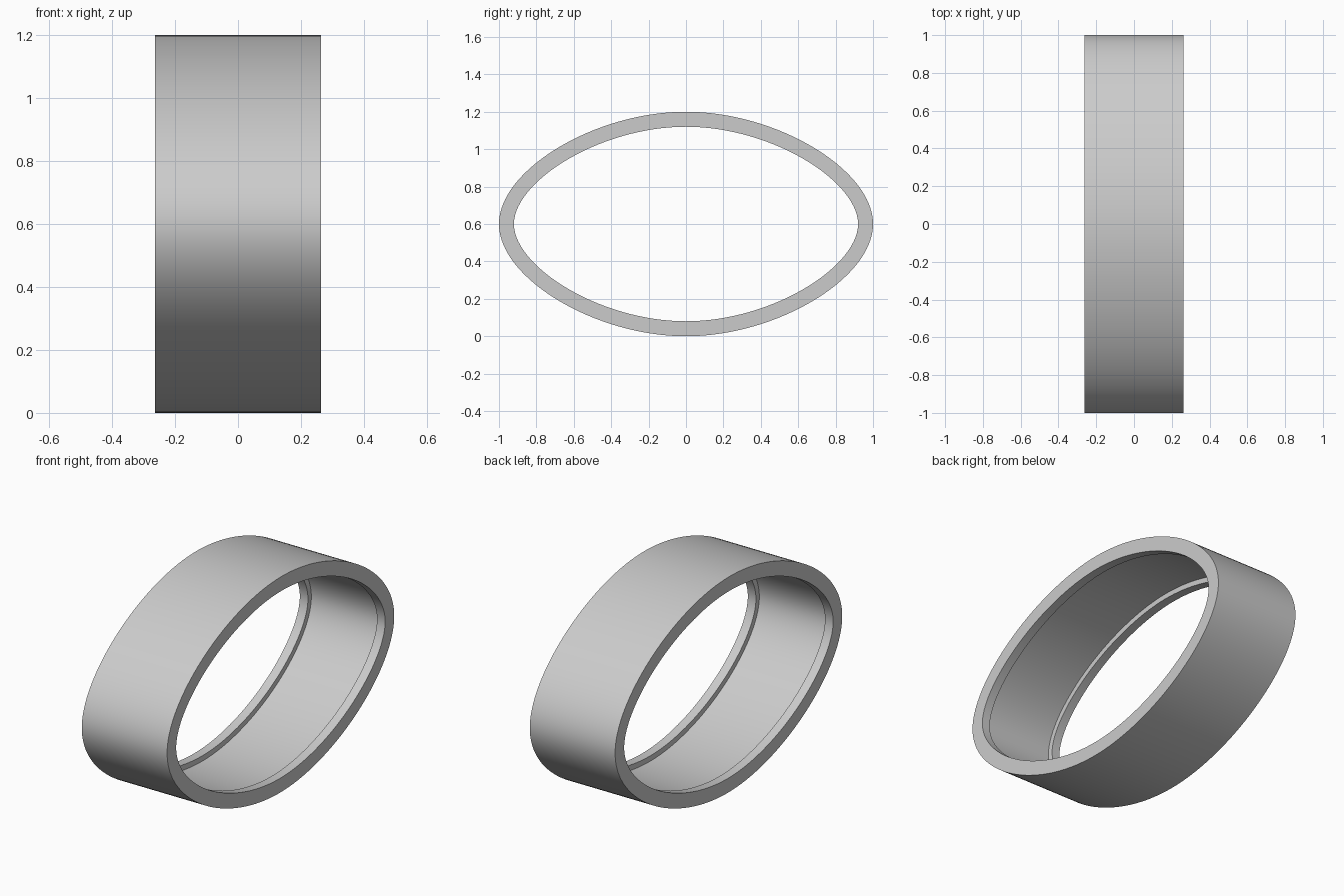
import bpy
import bmesh
from mathutils import Vector
from mathutils.geometry import interpolate_bezier

HALF_LENGTH, HALF_HEIGHT, HALF_WIDTH = 1.0, 0.6, 0.263
HANDLE = 0.485       # fullness of the oval
LIP, WALL = 0.08, 0.05   # thickness at the rims and between them
LIP_WIDTH = 0.05
STEPS = 40

cube = bpy.data.objects.get("Cube")
if cube:
    bpy.data.objects.remove(cube, do_unlink=True)


def oval():
    """Closed oval in the y-z plane with an outward normal at every point."""
    tips = [Vector((HALF_LENGTH, 0)), Vector((0, HALF_HEIGHT)),
            Vector((-HALF_LENGTH, 0)), Vector((0, -HALF_HEIGHT))]
    points = []
    for i, start in enumerate(tips):
        end = tips[(i + 1) % 4]
        arc = interpolate_bezier(start, start + end * HANDLE,
                                 end + start * HANDLE, end, STEPS + 1)
        points += [Vector((p[0], p[1])) for p in arc[:-1]]
    normals = []
    for i in range(len(points)):
        t = points[(i + 1) % len(points)] - points[i - 1]
        normals.append(Vector((t.y, -t.x)).normalized())
    return list(zip(points, normals))


def sweep(name, section, path, material):
    """Carry a closed (x, inset) section around the path."""
    bm = bmesh.new()
    rings = []
    for p, n in path:
        ring = []
        for x, inset in section:
            q = p - n * inset
            ring.append(bm.verts.new((x, q.x, q.y + HALF_HEIGHT)))
        rings.append(ring)
    count = len(section)
    for i, ring in enumerate(rings):
        after = rings[(i + 1) % len(rings)]
        for j in range(count):
            k = (j + 1) % count
            bm.faces.new((ring[j], ring[k], after[k], after[j]))
    bmesh.ops.recalc_face_normals(bm, faces=bm.faces[:])
    mesh = bpy.data.meshes.new(name)
    bm.to_mesh(mesh)
    bm.free()
    mesh.materials.append(material)
    obj = bpy.data.objects.new(name, mesh)
    bpy.context.collection.objects.link(obj)
    bpy.ops.object.select_all(action="DESELECT")
    obj.select_set(True)
    bpy.context.view_layer.objects.active = obj
    bpy.ops.object.shade_smooth_by_angle(angle=0.6)
    return obj


grey = bpy.data.materials.new("light grey")
grey.use_nodes = True
colour = (0.6, 0.6, 0.6, 1)
grey.diffuse_color = colour
grey.node_tree.nodes["Principled BSDF"].inputs["Base Color"].default_value = colour

# Oval band: plain outside, recessed inside between two rim lips
inner = HALF_WIDTH - LIP_WIDTH
half = [(HALF_WIDTH, 0), (HALF_WIDTH, LIP), (inner, LIP), (inner, WALL)]
section = half + [(-x, inset) for x, inset in reversed(half)]
sweep("oval_band", section, oval(), grey)
